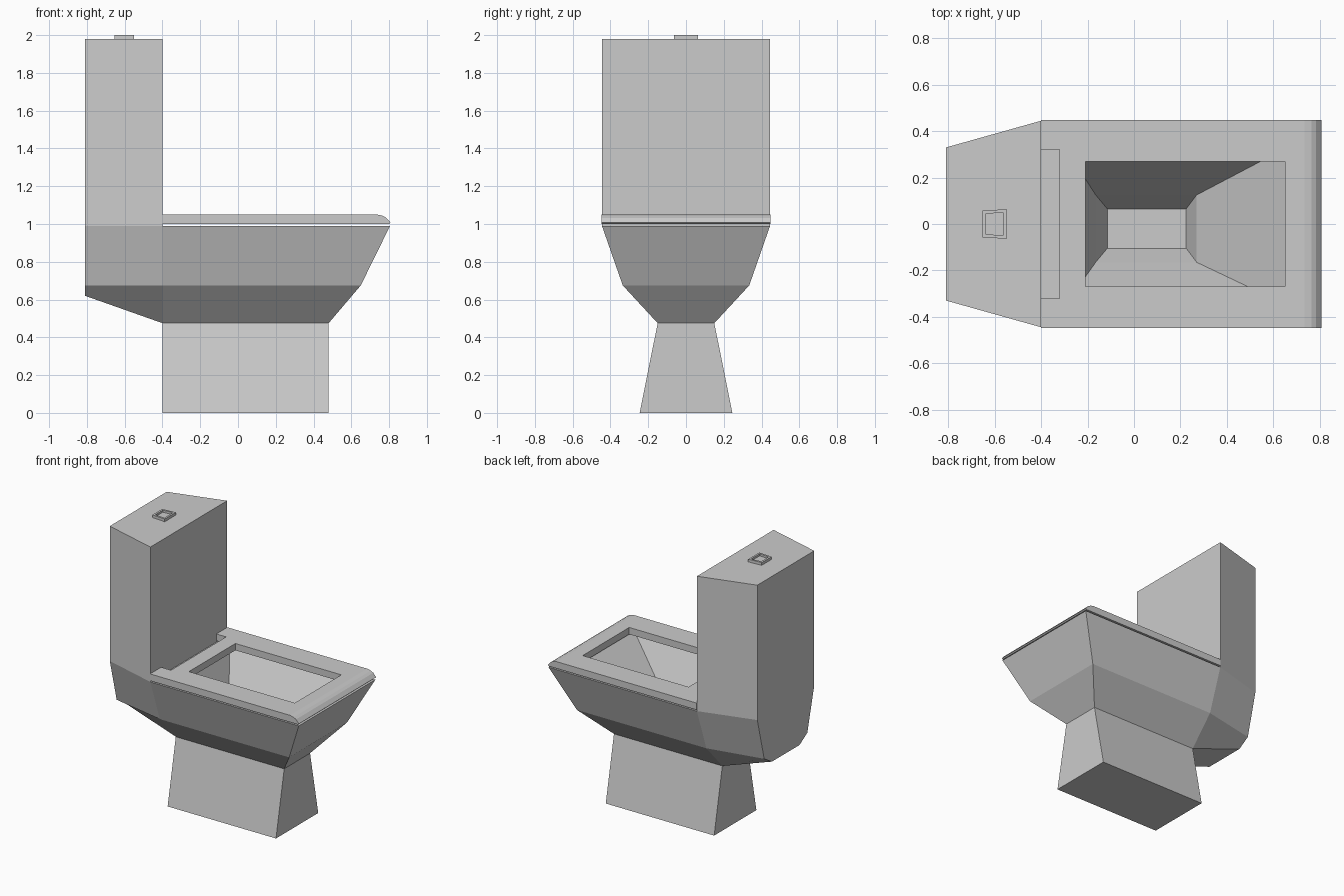
import bpy, bmesh

if "Cube" in bpy.data.objects:
    bpy.data.objects.remove(bpy.data.objects["Cube"])


def finish(name, bm):
    bmesh.ops.remove_doubles(bm, verts=bm.verts, dist=0.0005)
    bmesh.ops.recalc_face_normals(bm, faces=bm.faces)
    mesh = bpy.data.meshes.new(name)
    bm.to_mesh(mesh)
    bm.free()
    obj = bpy.data.objects.new(name, mesh)
    bpy.context.collection.objects.link(obj)
    return obj


def loft(bm, rings, skip=lambda f: False):
    """Skin four-cornered rings (back x, half width, z, front x, half width, z, y shift)."""
    loops = []
    for x0, w0, z0, x1, w1, z1, cy in rings:
        loops.append([bm.verts.new(p) for p in (
            (x0, cy - w0, z0), (x1, cy - w1, z1), (x1, cy + w1, z1), (x0, cy + w0, z0))])
    faces = [bm.faces.new(loops[0]), bm.faces.new(loops[-1])]
    for a, b in zip(loops, loops[1:]):
        for i in range(4):
            j = (i + 1) % 4
            faces.append(bm.faces.new((a[i], a[j], b[j], b[i])))
    bmesh.ops.delete(bm, geom=[f for f in faces if skip(f)], context='FACES_ONLY')


def level(x0, x1, w, z, cy=0):
    return (x0, w, z, x1, w, z, cy)


def internal(f):
    # faces hidden where bowl and tank meet
    return all(abs(v.co.x + 0.4) < 0.001 and 0.47 < v.co.z < 0.991 for v in f.verts)


# Bowl, hollow inside, continuing down into the pedestal
bm = bmesh.new()
loft(bm, [
    level(-0.115, 0.225, 0.085, 0.52, -0.02),
    level(-0.165, 0.27, 0.145, 0.64, -0.02),
    level(-0.30, 0.67, 0.345, 0.99, -0.01),
    level(-0.4, 0.805, 0.445, 0.99),
    level(-0.4, 0.65, 0.335, 0.675),
    level(-0.4, 0.48, 0.15, 0.475),
    level(-0.4, 0.48, 0.245, 0.0),
], internal)

# Tank and its sloped underside, joined to the bowl
loft(bm, [
    (-0.81, 0.16, 0.62, -0.4, 0.15, 0.475, 0),
    (-0.81, 0.25, 0.675, -0.4, 0.335, 0.675, 0),
    (-0.81, 0.33, 0.99, -0.4, 0.445, 0.99, 0),
    (-0.81, 0.33, 1.98, -0.4, 0.445, 1.98, 0),
], internal)
finish("bowl_and_tank", bm)

# Flush button with recessed centre
bm = bmesh.new()
loft(bm, [(-0.655 + d, 0.057 - d, z, -0.55 - d, 0.064 - d, z, 0)
          for d, z in ((0, 1.978), (0, 2.0), (0.014, 2.0), (0.014, 1.985))])
finish("flush_button", bm)

# Seat: side profile with rounded front, extruded across the width
bm = bmesh.new()
profile = [(-0.4, 1.0), (0.8, 1.0), (0.808, 1.007), (0.785, 1.033),
           (0.765, 1.044), (0.735, 1.05), (-0.4, 1.05)]
face = bm.faces.new([bm.verts.new((x, -0.448, z)) for x, z in profile])
ext = bmesh.ops.extrude_face_region(bm, geom=[face])["geom"]
bmesh.ops.translate(bm, vec=(0, 0.896, 0),
                    verts=[e for e in ext if isinstance(e, bmesh.types.BMVert)])
seat = finish("seat", bm)

# Seat opening and hinge notch
for name, x0, x1, w in (("opening_cutter", -0.21, 0.65, 0.27),
                        ("notch_cutter", -0.5, -0.32, 0.32)):
    bm = bmesh.new()
    loft(bm, [level(x0, x1, w, 0.9), level(x0, x1, w, 1.2)])
    cutter = finish(name, bm)
    cutter.hide_render = True
    mod = seat.modifiers.new(name, 'BOOLEAN')
    mod.operation = 'DIFFERENCE'
    mod.solver = 'EXACT'
    mod.object = cutter
    bpy.context.view_layer.objects.active = seat
    bpy.ops.object.modifier_apply(modifier=mod.name)
    bpy.data.objects.remove(cutter)
